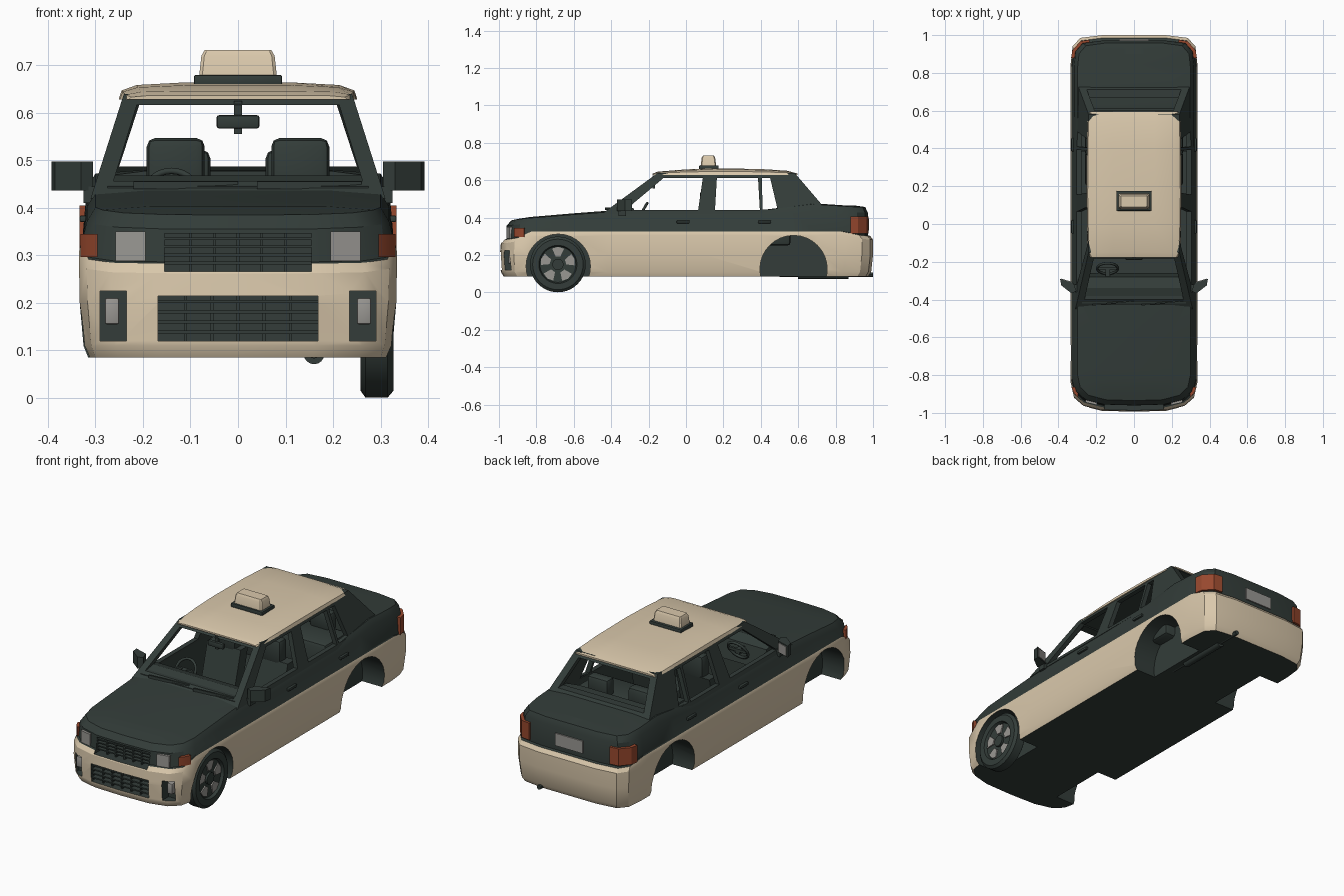
import bpy, bmesh, math
from math import sin, cos, pi, radians

if "Cube" in bpy.data.objects:
    bpy.data.objects.remove(bpy.data.objects["Cube"])


def material(name, rgb):
    m = bpy.data.materials.new(name)
    m.diffuse_color = (*rgb, 1)
    m.use_nodes = True
    m.node_tree.nodes["Principled BSDF"].inputs["Base Color"].default_value = m.diffuse_color
    return m


DARK = material("dark green", (0.033, 0.046, 0.041))
CREAM = material("cream", (0.70, 0.58, 0.41))
GREY = material("light grey", (0.32, 0.31, 0.29))
RED = material("orange red", (0.31, 0.065, 0.027))


def finish(name, bm, mats, angle=30):
    bmesh.ops.recalc_face_normals(bm, faces=bm.faces)
    me = bpy.data.meshes.new(name)
    bm.to_mesh(me)
    bm.free()
    ob = bpy.data.objects.new(name, me)
    bpy.context.collection.objects.link(ob)
    for m in mats:
        me.materials.append(m)
    smooth(ob, angle)
    return ob


def smooth(ob, angle=30):
    bpy.ops.object.select_all(action='DESELECT')
    ob.select_set(True)
    bpy.context.view_layer.objects.active = ob
    bpy.ops.object.shade_smooth_by_angle(angle=radians(angle))


def loft(name, rings, mat):
    bm = bmesh.new()
    vs = [[bm.verts.new(p) for p in r] for r in rings]
    n = len(vs[0])
    for a, b in zip(vs, vs[1:]):
        for i in range(n):
            bm.faces.new((a[i], a[(i + 1) % n], b[(i + 1) % n], b[i]))
    bm.faces.new(vs[0])
    bm.faces.new(vs[-1])
    return finish(name, bm, [mat])


def extrude(name, pts, axis, a, b, mat=DARK):
    put = {'x': lambda p, h: (h, p[0], p[1]), 'y': lambda p, h: (p[0], h, p[1]),
           'z': lambda p, h: (p[0], p[1], h)}[axis]
    return loft(name, [[put(p, h) for p in pts] for h in (a, b)], mat)


def box(name, x0, x1, y0, y1, z0, z1, mat=DARK, bevel=0):
    bm = bmesh.new()
    bmesh.ops.create_cube(bm, size=1)
    for v in bm.verts:
        v.co = ((x0 + x1) / 2 + v.co.x * (x1 - x0), (y0 + y1) / 2 + v.co.y * (y1 - y0),
                (z0 + z1) / 2 + v.co.z * (z1 - z0))
    if bevel:
        bmesh.ops.bevel(bm, geom=bm.edges[:], offset=bevel, segments=2, profile=0.5, affect='EDGES')
    return finish(name, bm, [mat], 40)


def circle(cx, cy, r, n=32):
    return [(cx + r * cos(2 * pi * i / n), cy + r * sin(2 * pi * i / n)) for i in range(n)]


def cut(target, cutters):
    for c in cutters:
        bpy.context.view_layer.objects.active = target
        mod = target.modifiers.new("cut", 'BOOLEAN')
        mod.operation, mod.solver, mod.object = 'DIFFERENCE', 'EXACT', c
        bpy.ops.object.modifier_apply(modifier=mod.name)
        bpy.data.objects.remove(c)
    smooth(target)


def interp(table, t):
    for (a, u), (b, v) in zip(table, table[1:]):
        if t <= b:
            return u + (v - u) * max(0, (t - a) / (b - a))
    return table[-1][1]


# Lower body: stacked plan outlines from sill to bonnet and boot
PLAN = [(0, -1), (.5, -.995), (.8, -.97), (.95, -.925), (1, -.85), (1, -.65), (1, -.42), (1, -.2), (1, .1),
        (1, .4), (1, .58), (1, .7), (1, .85), (.97, .94), (.85, .985), (.5, 1), (0, 1)]


def top(y):
    return interp([(-1, .385), (-.93, .395), (-.7, .413), (-.42, .432), (0, .43), (.4, .437),
                   (.7, .472), (.95, .457)], y)


def split(y):
    return interp([(-1, .282), (-.93, .288), (-.88, .325), (.9, .325), (.95, .302)], y)


LEVELS = [(lambda y: .085, .315, -.975, .975), (lambda y: .11, .325, -.99, .99),
          (lambda y: .20, .333, -.995, 1.0), (lambda y: split(y) - .02, .335, -.99, 1.0),
          (split, .331, -.975, .985), (lambda y: split(y) + .004, .328, -.965, .972),
          (lambda y: top(y) - .03, .318, -.96, .972), (top, .30, -.935, .958),
          (lambda y: top(y) + .008, .195, -.9, .9)]
bm = bmesh.new()
rings = []
m = len(PLAN)
N = 2 * m - 2
for zf, w, yf, yr in LEVELS:
    half = [(fx * w, yf + (t + 1) / 2 * (yr - yf), zf(t)) for fx, t in PLAN]
    full = half + [(-x, y, z) for x, y, z in half[-2:0:-1]]
    rings.append([bm.verts.new(p) for p in full])
for j, (a, b) in enumerate(zip(rings, rings[1:])):
    for i in range(N):
        f = bm.faces.new((a[i], a[(i + 1) % N], b[(i + 1) % N], b[i]))
        f.material_index = 1 if j < 4 else 0
for r in (rings[0], rings[-1]):
    for i in range(m - 1):
        ids = list(dict.fromkeys([i, i + 1, (N - i - 1) % N, (N - i) % N]))
        bm.faces.new([r[k] for k in ids])
bmesh.ops.triangulate(bm, faces=bm.faces[:])
body = finish("car_body", bm, [DARK, CREAM])

# Cabin hollow, wheel arches, grille and fog lamp recesses
cutters = [box("cut_cabin", -.285, .285, -.40, .385, .13, .6),
           box("cut_shelf", -.283, .283, .37, .61, .36, .62),
           box("cut_lower_grille", -.168, .168, -1.1, -.935, .12, .215),
           box("cut_upper_grille", -.155, .155, -1.1, -.92, .266, .346)]
for s in (-1, 1):
    x0, x1 = sorted((s * .2, s * .4))
    cutters += [extrude("cut_front_arch", circle(-.683, .14, .172), 'x', x0, x1),
                extrude("cut_rear_arch", circle(.575, .125, .18), 'x', x0, x1)]
    x0, x1 = sorted((s * .235, s * .29))
    cutters.append(box("cut_fog", x0, x1, -1.1, -.915, .12, .225))
cut(body, cutters)


# Cabin frame: tapered shell with window openings
def tapered(name, pts, w):
    return loft(name, [[(s * (w - .318 * (z - .42)), y, z) for y, z in pts] for s in (-1, 1)], DARK)


frame = tapered("cabin_frame", [(-.45, .42), (-.15, .64), (.58, .64), (.73, .465), (.73, .42)], .31)
cut(frame, [
    tapered("cut_inside", [(-.447, .38), (-.13, .62), (.555, .62), (.72, .425), (.72, .38)], .285),
    extrude("cut_windscreen", [(-.262, .456), (.262, .456), (.213, .616), (-.213, .616)], 'y', -.6, -.05),
    extrude("cut_rear_window", [(-.25, .487), (.25, .487), (.208, .616), (-.208, .616)], 'y', .5, .9),
    extrude("cut_front_door", [(-.325, .44), (-.12, .612), (.09, .612), (.065, .44)], 'x', -.5, .5),
    extrude("cut_rear_door", [(.155, .44), (.165, .612), (.385, .612), (.395, .44)], 'x', -.5, .5),
    extrude("cut_quarter", [(.41, .443), (.405, .612), (.45, .612), (.49, .443)], 'x', -.5, .5)])

# Roof skin
B = .628
roof = []
for y, w, zt in [(-.178, .222, .638), (-.15, .235, .648), (0, .241, .660), (.15, .243, .666),
                 (.4, .242, .662), (.54, .238, .653), (.595, .226, .638)]:
    h = [(w + .008, B), (w + .002, B + (zt - B) * .5), (w - .03, B + (zt - B) * .8), (.11, zt - .002)]
    roof.append([(x, y, z) for x, z in h] + [(-x, y, z) for x, z in h[::-1]])
loft("roof", roof, CREAM)

# Roof sign
box("sign_base", -.093, .093, .07, .175, .655, .68, DARK, .005)
loft("roof_sign", [[(x * a, .12 + y * b, z) for x, y in ((-1, -.85), (-.92, -1), (.92, -1), (1, -.85),
      (1, .85), (.92, 1), (-.92, 1), (-1, .85))]
     for a, b, z in ((.082, .042, .675), (.077, .036, .72), (.07, .029, .732))], CREAM)

# Grille bars
for i in range(4):
    z = .135 + i * .0215
    box("lower_grille_bar", -.168, .168, -.98, -.945, z, z + .007)
    z = .281 + i * .017
    box("upper_grille_bar", -.155, .155, -.955, -.925, z, z + .006)
for i in range(-2, 3):
    box("lower_grille_upright", i * .055 - .003, i * .055 + .003, -.972, -.936, .12, .215)
    box("upper_grille_upright", i * .05 - .003, i * .05 + .003, -.95, -.922, .266, .346)

for s in (-1, 1):
    def side(pts):
        return [(s * x, y) for x, y in pts]

    def sbox(name, x0, x1, *rest):
        return box(name, *sorted((s * x0, s * x1)), *rest)

    # Lamps
    extrude("headlight", side([(.195, -.959), (.258, -.944), (.258, -.92), (.195, -.92)]), 'z', .288, .35, GREY)
    extrude("indicator", side([(.296, -.92), (.318, -.895), (.331, -.865), (.30, -.86)]), 'z', .297, .345, RED)
    sbox("fog_lamp", .25, .28, -.95, -.91, .155, .21, GREY, .004)
    extrude("tail_light", side([(.235, .975), (.284, .968), (.326, .92), (.333, .88), (.30, .88), (.235, .93)]),
            'z', .315, .405, RED)
    # Door mirrors
    extrude("door_mirror", side([(.305, -.355), (.33, -.368), (.385, -.325), (.392, -.29), (.32, -.313)]),
            'z', .436, .497)
    extrude("mirror_glass", side([(.325, -.314), (.383, -.295), (.383, -.289), (.325, -.308)]), 'z', .442, .49, GREY)
    sbox("mirror_stem", .285, .325, -.36, -.32, .41, .445)
    # Door handles and wipers
    for y in (-.05, .385):
        sbox("door_handle", .315, .333, y, y + .07, .37, .384, DARK, .003)
    extrude("wiper", [(.02 + s * .13 - .11, -.432), (.02 + s * .13 + .11, -.41),
                      (.02 + s * .13 + .11, -.404), (.02 + s * .13 - .11, -.424)], 'z', .44, .455)
    # Seats
    sbox("front_seat_cushion", .04, .235, -.14, .08, .13, .26, DARK, .02)
    extrude("front_seat_back", [(.02, .22), (.09, .22), (.14, .44), (.08, .44)], 'x', s * .04, s * .235)
    sbox("front_headrest", .07, .192, .075, .14, .42, .547, DARK, .018)
    sbox("rear_headrest", .058, .18, .51, .575, .42, .522, DARK, .018)

box("rear_seat_cushion", -.26, .26, .2, .386, .13, .27, DARK, .02)
box("rear_seat_back", -.26, .26, .36, .56, .25, .437, DARK, .02)

# Dashboard, steering wheel, inside mirror
extrude("dashboard", [(-.42, .35), (-.42, .445), (-.34, .468), (-.28, .45), (-.26, .35)], 'x', -.275, .275)
bpy.ops.mesh.primitive_torus_add(major_radius=.055, minor_radius=.007, major_segments=28, minor_segments=8,
                                 location=(-.14, -.235, .43), rotation=(radians(60), 0, 0))
wheel = bpy.context.object
wheel.name = "steering_wheel"
wheel.data.materials.append(DARK)
smooth(wheel, 60)
box("steering_spoke", -.19, -.09, -.242, -.23, .423, .437)
box("steering_column", -.152, -.128, -.3, -.23, .41, .437)
box("inside_mirror", -.045, .045, -.19, -.17, .567, .595, DARK, .005)
box("inside_mirror_stem", -.008, .008, -.18, -.165, .555, .625)

# Number plate and exhaust
box("number_plate", -.08, .08, .965, .979, .33, .395, GREY)
extrude("exhaust_pipe", circle(.16, .095, .012, 12), 'y', .5, 1.0)
extrude("exhaust_muffler", circle(.16, .093, .022, 16), 'y', .6, .87)

# The single front wheel
Y, Z = -.685, .15
loft("tyre", [[(x, y, z) for y, z in circle(Y, Z, r, 40)] for x, r in
              ((.258, .09), (.258, .135), (.268, .149), (.315, .149), (.327, .135), (.327, .102),
               (.312, .096), (.308, .02))], DARK)
for k in range(5):
    a = 2 * pi * k / 5 + .3
    pts = [(Y + r * cos(a + d), Z + r * sin(a + d)) for r, d in
           ((.045, -.3), (.09, -.36), (.094, 0), (.09, .36), (.045, .3))]
    extrude("rim_panel", pts, 'x', .308, .317, GREY)
extrude("wheel_hub", circle(Y, Z, .03, 20), 'x', .3, .32)
extrude("axle", circle(Y, Z, .02, 12), 'x', .19, .27)
